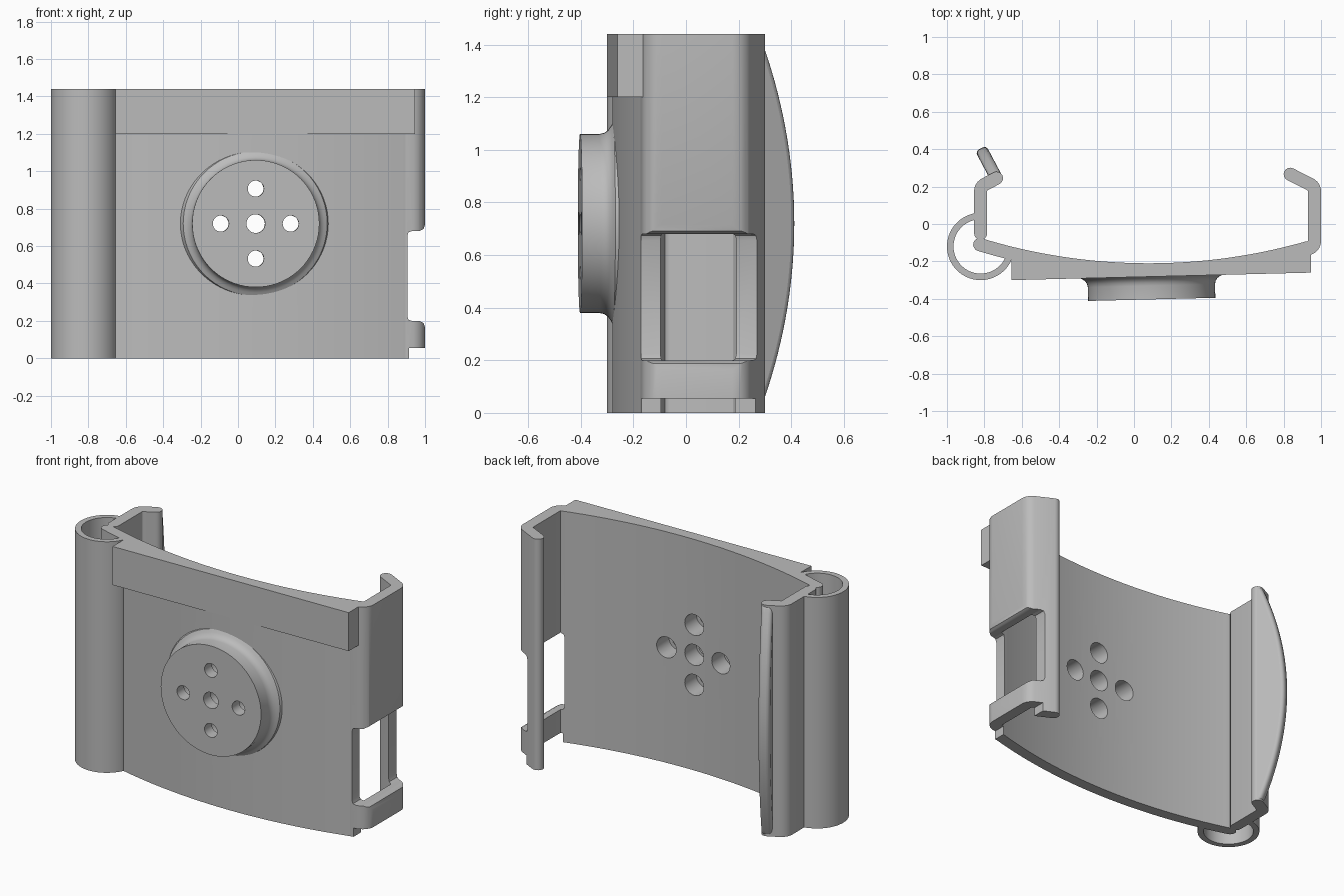
import bpy, bmesh, math
from mathutils import Matrix, Vector

cube = bpy.data.objects.get("Cube")
if cube:
    bpy.data.objects.remove(cube)

HEIGHT = 1.44
grey = bpy.data.materials.new("warm_grey")
grey.use_nodes = True
COLOUR = (0.5, 0.5, 0.5, 1)
grey.diffuse_color = COLOUR
grey.node_tree.nodes["Principled BSDF"].inputs["Base Color"].default_value = COLOUR


def finish(name, bm):
    bmesh.ops.recalc_face_normals(bm, faces=bm.faces)
    mesh = bpy.data.meshes.new(name)
    bm.to_mesh(mesh)
    bm.free()
    mesh.materials.append(grey)
    obj = bpy.data.objects.new(name, mesh)
    bpy.context.collection.objects.link(obj)
    return obj


def prism(name, outline, low, high, matrix=Matrix()):
    """Extrude a flat outline from low to high along the local z axis."""
    bm = bmesh.new()
    face = bm.faces.new([bm.verts.new((x, y, low)) for x, y in outline])
    top = bmesh.ops.extrude_face_region(bm, geom=[face])["geom"]
    verts = [v for v in top if isinstance(v, bmesh.types.BMVert)]
    bmesh.ops.translate(bm, verts=verts, vec=(0, 0, high - low))
    bm.transform(matrix)
    return finish(name, bm)


def lathe(bm, profile, matrix, sides):
    """Solid of revolution around local z, closed with flat caps."""
    rings = []
    for r, z in profile:
        rings.append([bm.verts.new(matrix @ Vector((r * math.cos(a), r * math.sin(a), z)))
                      for a in (math.tau * i / sides for i in range(sides))])
    for a, b in zip(rings, rings[1:]):
        for i in range(sides):
            j = (i + 1) % sides
            bm.faces.new((a[i], a[j], b[j], b[i]))
    bm.faces.new(rings[0])
    bm.faces.new(rings[-1])


def arc(cx, cy, r, start, end, steps):
    return [Vector((cx + r * math.cos(a), cy + r * math.sin(a)))
            for a in (math.radians(start + (end - start) * i / steps) for i in range(steps + 1))]


def fillet(points, r, steps=6):
    """Round the inner corners of an open path."""
    pts = [Vector(p) for p in points]
    out = [pts[0]]
    for a, b, c in zip(pts, pts[1:], pts[2:]):
        u, v = (a - b).normalized(), (c - b).normalized()
        half = u.angle(v) / 2
        cut = r / math.tan(half)
        centre = b + (u + v).normalized() * r / math.sin(half)
        p, q = b + u * cut - centre, b + v * cut - centre
        turn = math.atan2(p.x * q.y - p.y * q.x, p.dot(q))
        out += [centre + Matrix.Rotation(turn * i / steps, 2) @ p for i in range(steps + 1)]
    return out + [pts[-1]]


def stroke(path, width, cap_steps=8):
    """Outline of a round-ended band along a path."""
    h = width / 2
    left, right, dirs = [], [], []
    for i, p in enumerate(path):
        before = (p - path[i - 1]).normalized() if i else None
        after = (path[i + 1] - p).normalized() if i < len(path) - 1 else None
        d = ((before or after) + (after or before)).normalized()
        n = Vector((-d.y, d.x)) * h
        left.append(p + n)
        right.append(p - n)
        dirs.append(d)

    def cap(p, d, sign):
        a = math.degrees(math.atan2(d.y, d.x))
        return arc(p.x, p.y, h, a + sign, a + sign - 180, cap_steps)[1:-1]

    return left + cap(path[-1], dirs[-1], 90) + right[::-1] + cap(path[0], dirs[0], -90)


def cut(obj, cutter):
    mod = obj.modifiers.new("cut", "BOOLEAN")
    mod.operation = "DIFFERENCE"
    mod.solver = "EXACT"
    mod.object = cutter
    bpy.context.view_layer.objects.active = obj
    bpy.ops.object.modifier_apply(modifier=mod.name)


# Curved back plate
PX, PY, PR = 0.08, 2.86, 3.105
def plate_y(x, r=PR):
    return PY - math.sqrt(r * r - (x - PX) ** 2)

xs = [-0.825 + 1.755 * i / 40 for i in range(41)]
plate = prism("curved_plate", stroke([Vector((x, plate_y(x))) for x in xs], 0.07), 0, HEIGHT)

# Flat-fronted strip along the top of the plate
back = [(x, plate_y(x)) for x in (0.945 - 1.6 * i / 24 for i in range(25))]
strip = prism("top_strip", [(-0.655, -0.30), (0.945, -0.26)] + back, 1.2, HEIGHT)

# Hooked side arm
path = fillet([(0.89, -0.138), (0.965, -0.127), (0.965, 0.2), (0.835, 0.266)], 0.042)
hook_arm = prism("hook_arm", stroke(path, 0.07), 0, HEIGHT)

# Hinge tube and hinged arm
tube = prism("hinge_tube", stroke(arc(-0.82, -0.12, 0.1625, 86, 335, 48), 0.035), 0, HEIGHT)
path = fillet([(-0.82, -0.05), (-0.82, 0.2), (-0.735, 0.245)], 0.042)
latch_arm = prism("latch_arm", stroke(path, 0.07), 0, HEIGHT)

# Bowed latch lever, leaning outwards
lean = Vector((-0.47, 0.883, 0))
across = lean.cross(Vector((0, 0, 1)))
place = Matrix((lean, (0, 0, 1), across)).transposed().to_4x4()
place.translation = (-0.735, 0.245, 0)
bow = [(0.03 + 0.15 * (1 - (2 * t - 1) ** 2), t * HEIGHT) for t in (i / 32 for i in range(33))]
lever = prism("latch_lever", [(-0.02, 0)] + bow + [(-0.02, HEIGHT)], -0.033, 0.033, place)
bevel = lever.modifiers.new("round", "BEVEL")
bevel.width = 0.022
bevel.segments = 4
bevel.limit_method = "ANGLE"
bevel.angle_limit = math.radians(50)

# Round boss, turned slightly with the strip
facing = (Matrix.Translation((0.085, 0, 0.72)) @ Matrix.Rotation(math.atan(0.025), 4, "Z")
          @ Matrix.Rotation(math.radians(90), 4, "X"))
bm = bmesh.new()
lathe(bm, [(0.34, 0.403), (0.34, 0.33), (0.344, 0.312), (0.354, 0.297),
           (0.368, 0.287), (0.385, 0.278), (0.402, 0.24)], facing, 72)
boss = finish("round_boss", bm)

# Stepped screw holes through boss and plate
bm = bmesh.new()
for dx, dz, r in ((0, 0, 0.05), (1, 0, 0.043), (-1, 0, 0.043), (0, 1, 0.043), (0, -1, 0.043)):
    spot = facing @ Matrix.Translation((dx * 0.187, dz * 0.187, 0))
    lathe(bm, [(r, 0.5), (r, 0.33), (0.065, 0.33), (0.065, 0.1)], spot, 32)
holes = finish("hole_cutter", bm)

# Side window and lower corner notch, swept front to back
sweep = Matrix.Rotation(math.radians(90), 4, "X")
lower = [(1.1, 0.165), (1.0, 0.165), (0.992, 0.188), (0.97, 0.2),
         (0.93, 0.2), (0.912, 0.206), (0.905, 0.225)]
window = prism("window_cutter", lower + [(x, 0.88 - z) for x, z in lower[::-1]], -1, 1, sweep)
notch = prism("notch_cutter", [(0.915, -0.1), (1.1, -0.1), (1.1, 0.055), (0.915, 0.055)],
              -1, 1, sweep)

for part in (plate, boss):
    cut(part, holes)
for part in (plate, hook_arm):
    cut(part, window)
    cut(part, notch)
for helper in (holes, window, notch):
    bpy.data.objects.remove(helper)

# Smooth the curved faces, keep the edges crisp
bpy.ops.object.select_all(action="DESELECT")
for part in (plate, strip, hook_arm, tube, latch_arm, lever, boss):
    part.select_set(True)
bpy.context.view_layer.objects.active = plate
bpy.ops.object.shade_smooth_by_angle(angle=math.radians(35))
